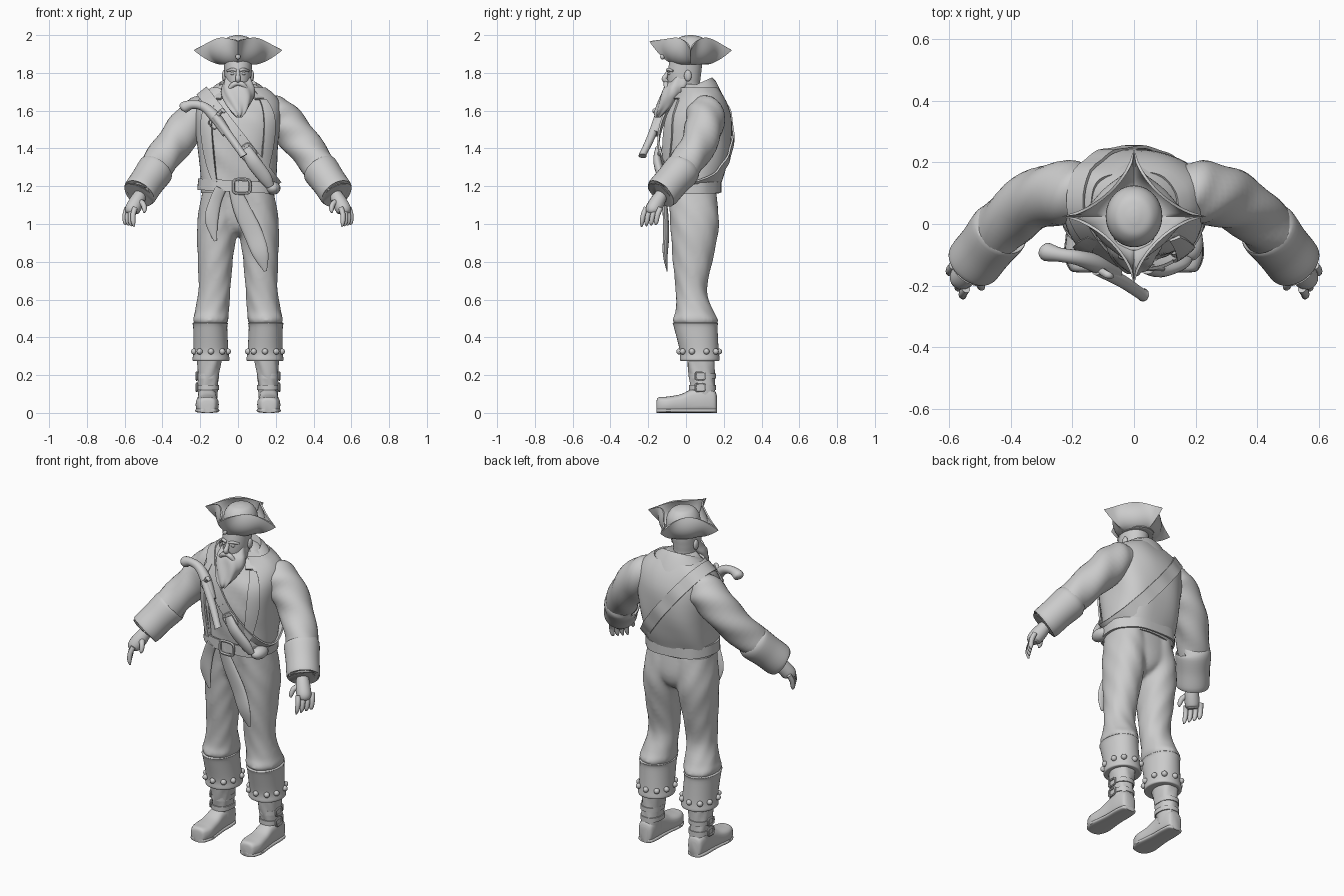
import bpy, bmesh, math
from math import sin, cos, pi
from mathutils import Vector
from mathutils.bvhtree import BVHTree

if "Cube" in bpy.data.objects:
    bpy.data.objects.remove(bpy.data.objects["Cube"])

clay = bpy.data.materials.new("plain grey")
clay.use_nodes = True
clay.diffuse_color = (0.6, 0.6, 0.6, 1)
clay.node_tree.nodes["Principled BSDF"].inputs["Base Color"].default_value = (0.6, 0.6, 0.6, 1)


def finish(name, bm, thick=0.0):
    bmesh.ops.recalc_face_normals(bm, faces=bm.faces)
    mesh = bpy.data.meshes.new(name)
    bm.to_mesh(mesh)
    bm.free()
    mesh.materials.append(clay)
    ob = bpy.data.objects.new(name, mesh)
    bpy.context.collection.objects.link(ob)
    bpy.ops.object.select_all(action="DESELECT")
    ob.select_set(True)
    bpy.context.view_layer.objects.active = ob
    if thick:
        mod = ob.modifiers.new("Thickness", "SOLIDIFY")
        mod.thickness, mod.offset = thick, 0
        bpy.ops.object.modifier_apply(modifier=mod.name)
    bpy.ops.object.shade_smooth_by_angle(angle=math.radians(45))
    return ob


def smooth(rows, steps=5):
    """Catmull-Rom through rows of numbers."""
    out = []
    for i in range(len(rows) - 1):
        a, b, c, d = (rows[min(max(i + k, 0), len(rows) - 1)] for k in (-1, 0, 1, 2))
        for j in range(steps):
            t = j / steps
            out.append(tuple(q + t / 2 * (r - p + t * (2 * p - 5 * q + 4 * r - s + t * (3 * (q - r) + s - p)))
                             for p, q, r, s in zip(a, b, c, d)))
    return out + [tuple(rows[-1])]


def grid(name, rings, closed=True, caps=True, thick=0.0):
    bm = bmesh.new()
    vs = [[bm.verts.new(p) for p in ring] for ring in rings]
    n = len(vs[0])
    for a, b in zip(vs, vs[1:]):
        for i in range(n if closed else n - 1):
            bm.faces.new((a[i], a[(i + 1) % n], b[(i + 1) % n], b[i]))
    if closed and caps:
        bm.faces.new(vs[0])
        bm.faces.new(vs[-1])
    return finish(name, bm, thick)


def power(v, e):
    return math.copysign(abs(v) ** e, v)


def oval(row, ang, off=0.0, e=0.85):
    """Point on a horizontal section; angle 0 faces front."""
    z, cx, cy, rx, ry = row
    return Vector((cx + (rx + off) * power(sin(ang), e), cy - (ry + off) * power(cos(ang), e), z))


def column(name, rows, n=40, e=0.85, fold=0.0, s=1):
    rings = []
    for row in smooth(rows):
        ring = [oval(row, 2 * pi * i / n, fold * sin(12 * pi * i / n + row[0] * 40), e) for i in range(n)]
        rings.append([(p.x * s, p.y, p.z) for p in ring])
    return grid(name, rings)


def tube(name, rows, s=1, n=16, fold=0.0, flat=1.0):
    rows = smooth([(x * s, y, z, r) for x, y, z, r in rows])
    rings = []
    for i, row in enumerate(rows):
        c = Vector(row[:3])
        d = (Vector(rows[min(i + 1, len(rows) - 1)][:3]) - Vector(rows[max(i - 1, 0)][:3])).normalized()
        u = d.cross(Vector((0, 1, 0.3))).normalized()
        v = d.cross(u)
        rings.append([c + (u * cos(a) + v * sin(a) * flat) * (row[3] + fold * sin(3 * a + i * 0.9))
                      for a in (2 * pi * k / n for k in range(n))])
    return grid(name, rings)


def ball(name, c, size):
    bm = bmesh.new()
    bmesh.ops.create_uvsphere(bm, u_segments=16, v_segments=10, radius=1)
    bmesh.ops.scale(bm, vec=size, verts=bm.verts)
    bmesh.ops.translate(bm, vec=c, verts=bm.verts)
    return finish(name, bm)


def loop(name, c, right, up, w, h, r, n=16):
    """Rounded buckle frame."""
    pts = [Vector(c) + Vector(right) * w * power(cos(a), 0.5) + Vector(up) * h * power(sin(a), 0.5)
           for a in (2 * pi * k / n for k in range(n + 1))]
    return tube(name, [(*p, r) for p in pts], n=6)


def span(a, b, n):
    return [a + (b - a) * i / n for i in range(n + 1)]


# Body under the jacket
torso_rows = [(1.14, 0, .03, .175, .12), (1.2, 0, .03, .18, .13), (1.3, 0, .043, .185, .152),
              (1.42, 0, .051, .195, .169), (1.55, 0, .06, .212, .16), (1.63, 0, .072, .205, .128),
              (1.69, 0, .075, .165, .095), (1.74, 0, .06, .09, .075)]
torso = column("shirt", torso_rows, fold=.003, e=.78)
dense = smooth(torso_rows, 20)


def jacket_point(z, ang, off=.017):
    return oval(min(dense, key=lambda r: abs(r[0] - z)), ang, off, .78)


# Open jacket, lapels, collar
def edge(z):
    return .48 + .12 * sin((z - 1.17) * 6)


grid("jacket", [[jacket_point(z, a, .013 + .003 * sin(5 * a + z * 15)) for a in span(edge(z), 2 * pi - edge(z), 48)]
                for z in span(1.165, 1.72, 24)], closed=False, thick=.012)
for s, side in ((1, "left"), (-1, "right")):
    grid(side + "_lapel", [[jacket_point(z, s * a, .026) for a in span(edge(z) - .05, edge(z) + .05 + .3 * sin((z - 1.2) * 6), 6)]
                           for z in span(1.22, 1.66, 16)], closed=False, thick=.01)
collar = []
for a in span(.55, 2 * pi - .55, 32):
    back = (1 - cos(a)) / 2
    collar.append([Vector((r * sin(a), .055 - r * k * cos(a), z + dz * back)) for r, k, z, dz in
                   ((.085, .9, 1.67, .06), (.1, .85, 1.695, .075), (.125, .8, 1.69, .06), (.175, .78, 1.66, .015))])
grid("collar", collar, closed=False, thick=.012)

# Trousers: seat and legs blended into one garment
leg = [(.46, .143, .055, .075, .1), (.49, .145, .05, .095, .12), (.54, .138, .045, .09, .1),
       (.65, .125, .028, .085, .083), (.8, .12, .035, .092, .105), (.95, .113, .045, .105, .125),
       (1.05, .105, .043, .106, .13), (1.2, .09, .03, .095, .125)]
legs = [column("trouser_leg", leg, fold=.002, s=s, e=.95) for s in (1, -1)]
trousers = column("trousers", [(.935, 0, .04, .02, .04), (.97, 0, .045, .06, .1), (1.05, 0, .045, .15, .126), (1.2, 0, .03, .18, .125)])
for ob in legs:
    ob.select_set(True)
bpy.ops.object.join()
remesh = trousers.modifiers.new("Blend", "REMESH")
remesh.mode, remesh.voxel_size, remesh.use_smooth_shade = "VOXEL", .01, True
soften = trousers.modifiers.new("Soften", "SMOOTH")
soften.factor, soften.iterations = .5, 10

sleeves = []
for s, side in ((1, "left"), (-1, "right")):
    # Boots
    column(side + "_boot_cuff", [(.275, .143, .072, .08, .09), (.28, .143, .073, .098, .105), (.33, .143, .07, .092, .103),
                                 (.45, .147, .052, .09, .115), (.475, .147, .05, .093, .12), (.48, .147, .05, .07, .1)], s=s, e=.95)
    for i in range(10):
        p = oval((.325, .143, .07, .094, .105), 2 * pi * i / 10)
        ball(side + "_cuff_stud", (p.x * s, p.y, p.z), (.016, .016, .016))
    column(side + "_boot_shaft", [(.06, .16, .095, .048, .063), (.13, .16, .09, .052, .064),
                                  (.2, .157, .083, .056, .068), (.3, .15, .078, .066, .075)], fold=.002, s=s)
    for part, grow, flat in (("_boot_foot", 0, 0), ("_boot_sole", .003, .025)):
        rings = []
        for y, hw, h in smooth([(-.157, .02, .05), (-.148, .044, .08), (-.1, .061, .086), (-.03, .055, .098),
                                (.03, .05, .125), (.1, .05, .14), (.15, .043, .12), (.163, .025, .09)]):
            h = flat or h
            rings.append([(s * (.163 + (hw + grow) * power(cos(a), .8)), y, h / 2 + h / 2 * power(sin(a), .6))
                          for a in (2 * pi * k / 24 for k in range(24))])
        grid(side + part, rings)
    for z in (.135, .195):
        grid(side + "_boot_strap", [[oval((z + dz, .159 * s, .087, .056, .068), 2 * pi * k / 32) for k in range(32)]
                                    for dz in (-.013, .013)], caps=False, thick=.006)
        loop(side + "_boot_buckle", (s * .218, .075, z), (0, 1, 0), (0, 0, 1), .026, .02, .006)
    # Arms and turned-back cuffs
    sleeves.append(tube(side + "_sleeve", [(.15, .1, 1.605, .08), (.19, .102, 1.582, .1), (.26, .097, 1.522, .101),
                                           (.34, .067, 1.425, .095), (.42, .0, 1.32, .089), (.48, -.07, 1.23, .083),
                                           (.52, -.13, 1.16, .07)], s, 32, .004))
    tube(side + "_sleeve_cuff", [(.43, -.015, 1.295, .08), (.436, -.02, 1.287, .097), (.48, -.075, 1.225, .092),
                                 (.52, -.125, 1.167, .091), (.523, -.129, 1.163, .078)], s, 32)
    # Hands
    tube(side + "_palm", [(.51, -.12, 1.17, .03), (.535, -.15, 1.12, .04), (.56, -.175, 1.075, .04), (.565, -.18, 1.055, .025)], s)
    for i in range(4):
        x, y = .545 + .014 * i, -.215 + .025 * i
        tube(side + "_finger", [(x, y + .005, 1.085, .014), (x + .01, y - .01, 1.05, .014),
                                (x + .01, y - .018, 1.01, .012), (x + .004, y - .02, .985 + .004 * i, .004)], s, 10)
    tube(side + "_thumb", [(.525, -.16, 1.12, .018), (.502, -.19, 1.105, .015), (.495, -.205, 1.075, .012), (.498, -.21, 1.06, .004)], s, 10)

# Straps wrapped around the body
verts, polys = [], []
for ob in [torso] + sleeves:
    base = len(verts)
    verts += [v.co.copy() for v in ob.data.vertices]
    polys += [[base + i for i in p.vertices] for p in ob.data.polygons]
body = BVHTree.FromPolygons(verts, polys)


def wrap(name, c, axis, width, off, n=64):
    c, axis = Vector(c), Vector(axis).normalized()
    fwd = Vector((0, -1, 0))
    fwd = (fwd - axis * fwd.dot(axis)).normalized()
    side = axis.cross(fwd)
    rings = []
    for i in range(n):
        d = fwd * cos(2 * pi * i / n) + side * sin(2 * pi * i / n)
        hit = body.ray_cast(c + d * .36, -d)[0] or c + d * .2
        rings.append([hit + d * off + axis * w for w in (-width, width)])
    return grid(name, rings + rings[:1], closed=False, thick=.01)


wrap("shoulder_strap", (0, .06, 1.46), (.48, 0, .375), .034, .026)
wrap("waist_belt", (0, .03, 1.2), (.05, 0, 1), .03, .025)
loop("belt_buckle", (.02, -.135, 1.2), (1, 0, 0), (0, 0, 1), .045, .038, .008)
ball("belt_pouch", (.185, -.06, 1.19), (.04, .06, .035))
loop("strap_buckle", (.05, -.145, 1.38), (.6, 0, -.78), (.78, 0, .6), .04, .036, .008)
tube("holster", [(.04, -.145, 1.4, .028), (.08, -.15, 1.33, .038), (.14, -.13, 1.25, .036), (.17, -.115, 1.2, .022)], flat=.6)

# Sash ends
for name, path in (("short_sash", [(-.09, -.12, 1.19, .03), (-.12, -.11, 1.12, .032), (-.14, -.105, 1.02, .035), (-.12, -.1, .91, .008)]),
                   ("long_sash", [(-.02, -.12, 1.19, .03), (.02, -.11, 1.08, .045), (.08, -.105, .95, .05),
                                  (.12, -.11, .84, .042), (.145, -.1, .75, .008)])):
    tube(name, path, flat=.3)

# Flintlock
tube("pistol_grip", [(-.298, -.085, 1.61, .015), (-.285, -.09, 1.618, .03), (-.24, -.1, 1.632, .023),
                     (-.18, -.11, 1.62, .025), (-.12, -.13, 1.565, .03), (-.06, -.165, 1.48, .026)])
tube("pistol_barrel", [(-.12, -.145, 1.57, .022), (-.04, -.185, 1.46, .021), (.02, -.225, 1.375, .019), (.03, -.23, 1.36, .022)])
tube("pistol_hammer", [(-.11, -.15, 1.57, .012), (-.085, -.165, 1.6, .012), (-.07, -.17, 1.59, .007)], n=8)
loop("trigger_guard", (-.13, -.13, 1.53), (.6, 0, -.75), (.75, 0, .6), .028, .018, .004)

# Head
column("head", [(1.66, 0, .035, .07, .07), (1.69, 0, .02, .068, .078), (1.73, 0, -.008, .065, .083), (1.78, 0, -.01, .07, .088),
                (1.82, 0, -.006, .073, .089), (1.87, 0, 0, .076, .085)], e=.95)
column("beard", [(1.565, .005, -.15, .012, .012), (1.59, .003, -.137, .036, .028), (1.63, 0, -.105, .062, .048),
                 (1.68, 0, -.075, .084, .06), (1.72, 0, -.055, .085, .062), (1.75, 0, -.035, .076, .057), (1.78, 0, -.02, .068, .045)], fold=.004)
tube("nose", [(0, -.09, 1.815, .009), (0, -.105, 1.785, .012), (0, -.115, 1.768, .014), (0, -.1, 1.752, .012)], n=12)
for s, side in ((1, "left"), (-1, "right")):
    tube(side + "_moustache", [(0, -.106, 1.745, .012), (.025, -.106, 1.738, .014), (.05, -.1, 1.71, .009), (.058, -.1, 1.69, .003)], s, 10)
    tube(side + "_brow", [(.008, -.097, 1.812, .007), (.03, -.094, 1.818, .009), (.058, -.07, 1.81, .005)], s, 10)
    ball(side + "_eye", (s * .028, -.087, 1.796), (.012, .01, .008))
    ball(side + "_ear", (s * .073, .01, 1.785), (.012, .02, .03))

# Cocked hat: a bowl whose rim pinches in to four points
rings = []
for t in span(0, 1, 12):
    ring = []
    for a in (2 * pi * k / 120 for k in range(120)):
        star = max((abs(cos(a)) ** .67 + abs(sin(a)) ** .67) ** -1.5, .5)
        w = 2 * star - 1
        tip_z = 1.922 + .045 * max(0, -sin(a)) ** 4
        r = .088 + .142 * t - .23 * (1 - star) * t * t
        z = 1.848 + (1.985 - (1.985 - tip_z) * w - 1.848) * t ** (1.25 + .35 * w)
        ring.append((r * cos(a), .025 + r * .93 * sin(a), z))
    rings.append(ring)
grid("hat_brim", rings, caps=False, thick=.009)
column("hat_crown", [(1.845, 0, .025, .088, .098), (1.9, 0, .025, .092, .1), (1.95, 0, .025, .085, .092),
                     (1.985, 0, .025, .06, .065), (1.997, 0, .025, .025, .03), (2, 0, .025, .005, .005)], e=1)
ball("hat_button", (0, -.125, 1.885), (.014, .012, .014))
